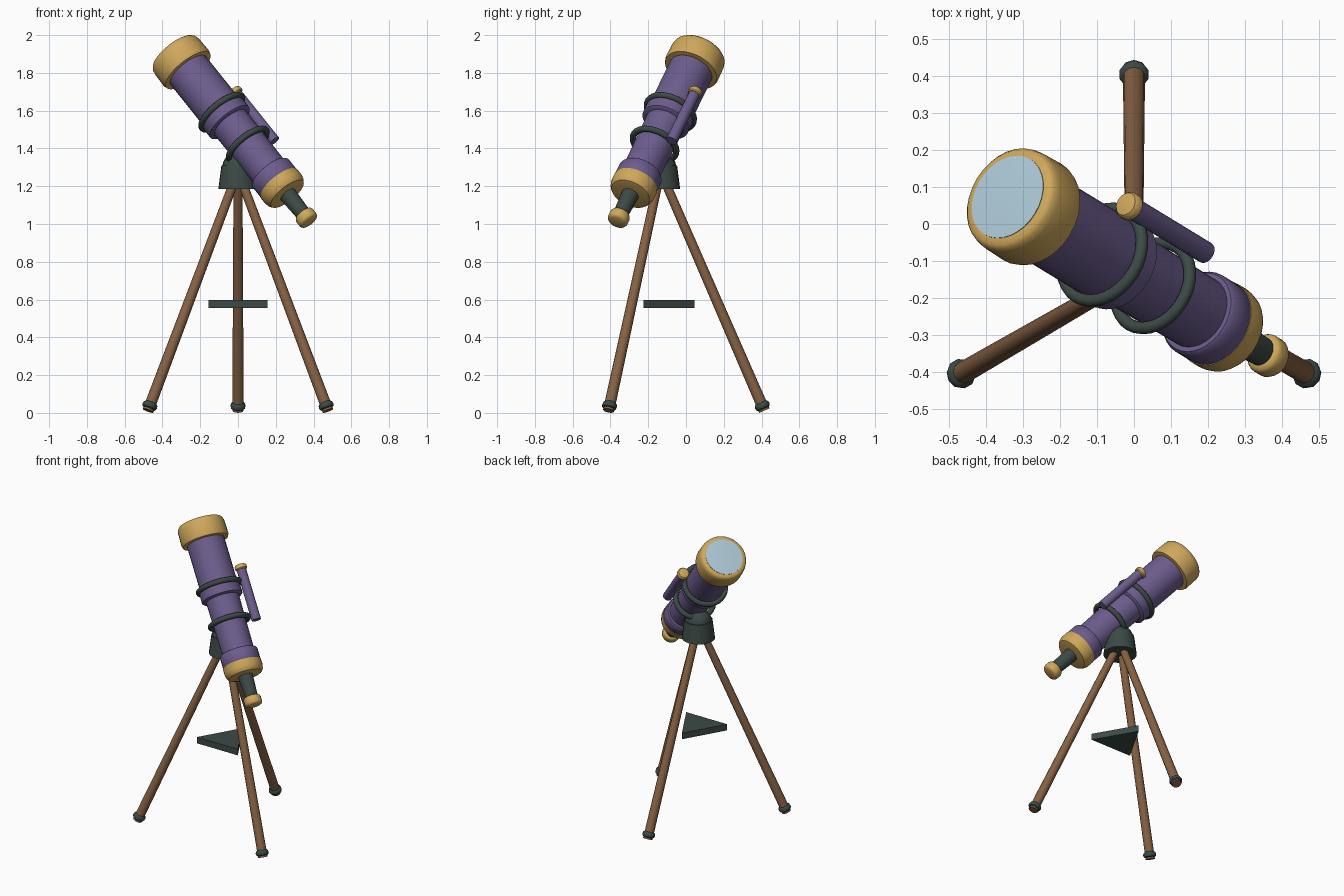
import bpy, bmesh, math
from mathutils import Vector, Matrix

if "Cube" in bpy.data.objects:
    bpy.data.objects.remove(bpy.data.objects["Cube"])


def material(name, rgb):
    m = bpy.data.materials.new(name)
    m.diffuse_color = (*rgb, 1)
    m.use_nodes = True
    m.node_tree.nodes["Principled BSDF"].inputs["Base Color"].default_value = m.diffuse_color
    return m


PURPLE = material("purple", (0.15, 0.108, 0.265))
GOLD = material("gold", (0.62, 0.39, 0.105))
DARK = material("dark_green_grey", (0.045, 0.068, 0.06))
WOOD = material("wood", (0.24, 0.122, 0.057))
GLASS = material("pale_blue_glass", (0.42, 0.59, 0.68))


def finish(name, bm, mat, smooth=True):
    bmesh.ops.recalc_face_normals(bm, faces=bm.faces)
    me = bpy.data.meshes.new(name)
    bm.to_mesh(me)
    bm.free()
    ob = bpy.data.objects.new(name, me)
    bpy.context.collection.objects.link(ob)
    me.materials.append(mat)
    if smooth:
        bpy.ops.object.select_all(action='DESELECT')
        ob.select_set(True)
        bpy.context.view_layer.objects.active = ob
        bpy.ops.object.shade_smooth_by_angle(angle=math.radians(40))
    return ob


def lathe(name, profile, mat, matrix, segs=32, closed=False):
    """Revolve (radius, height) points about local z, capping open ends."""
    bm = bmesh.new()
    rings = []
    for r, h in profile:
        rings.append([bm.verts.new((r * math.cos(2 * math.pi * i / segs),
                                    r * math.sin(2 * math.pi * i / segs), h))
                      for i in range(segs)])
    pairs = list(zip(rings, rings[1:]))
    if closed:
        pairs.append((rings[-1], rings[0]))
    else:
        bm.faces.new(rings[0])
        bm.faces.new(rings[-1])
    for a, b in pairs:
        for i in range(segs):
            j = (i + 1) % segs
            bm.faces.new((a[i], a[j], b[j], b[i]))
    bm.transform(matrix)
    return finish(name, bm, mat)


def torus(name, major, minor, s, mat, matrix):
    pts = [(major + minor * math.cos(k * math.pi / 5),
            s + minor * math.sin(k * math.pi / 5)) for k in range(10)]
    return lathe(name, pts, mat, matrix, 32, True)


def frame(origin, axis, side):
    """Matrix whose local z runs along axis and local x along side."""
    z = Vector(axis).normalized()
    x = Vector(side)
    x = (x - z * x.dot(z)).normalized()
    m = Matrix((x, z.cross(x), z)).transposed().to_4x4()
    m.translation = Vector(origin)
    return m


# Optical tube, local z pointing to the sky end
CENTRE_Y = -0.135
tube = frame((0, CENTRE_Y, 1.484), (-0.586, 0.357, 0.73), (0.52, 0.854, 0))

lathe("upper_tube", [(0.12, 0.08), (0.12, 0.5)], PURPLE, tube)
lathe("middle_collar", [(0.122, 0.068), (0.131, 0.075), (0.131, 0.145), (0.12, 0.155)],
      PURPLE, tube)
lathe("lower_tube", [(0.1, -0.36), (0.106, 0.1)], PURPLE, tube)
lathe("lower_collar", [(0.114, -0.385), (0.121, -0.375), (0.121, -0.3), (0.114, -0.29)],
      PURPLE, tube)
lathe("objective_cap", [(0.118, 0.45), (0.147, 0.452), (0.152, 0.468), (0.15, 0.55),
                        (0.146, 0.57), (0.137, 0.58), (0.12, 0.583)], GOLD, tube)
lathe("objective_lens", [(0.119, 0.57), (0.119, 0.585), (0.06, 0.589), (0.01, 0.59)],
      GLASS, tube)
lathe("rear_cap", [(0.09, -0.45), (0.108, -0.446), (0.118, -0.432), (0.123, -0.41),
                   (0.123, -0.372), (0.1, -0.368)], GOLD, tube)
lathe("eyepiece_tube", [(0.039, -0.61), (0.047, -0.44)], DARK, tube)
lathe("eyepiece_knob", [(0.04, -0.65), (0.051, -0.645), (0.056, -0.635), (0.056, -0.603),
                        (0.051, -0.593), (0.04, -0.588)], GOLD, tube, 24)

# Clamp rings
torus("upper_ring", 0.133, 0.017, 0.147, DARK, tube)
torus("lower_ring", 0.123, 0.017, -0.088, DARK, tube)

# Finder scope beside the tube
finder = tube @ Matrix.Translation((0.15, -0.068, 0))
lathe("finder_tube", [(0.03, -0.125), (0.03, 0.225)], PURPLE, finder, 20)
lathe("finder_cap", [(0.032, 0.212), (0.038, 0.218), (0.038, 0.236), (0.032, 0.244),
                     (0.012, 0.248)], GOLD, finder, 20)

# Mount head with a rounded saddle
base = Matrix.Translation((0, CENTRE_Y, 0))
lathe("mount_head", [(0.104, 1.185), (0.088, 1.31)], DARK, base, 24)
lathe("mount_saddle", [(0.083 * math.cos(t * math.pi / 16), 1.3 + 0.083 * math.sin(t * math.pi / 16))
                       for t in range(8)], DARK, base, 24)

# Tripod legs and feet
for n, ang in (("back", 90), ("left", 210), ("right", 330)):
    d = Vector((math.cos(math.radians(ang)), math.sin(math.radians(ang)), 0))
    hub = Vector((0, CENTRE_Y, 0))
    top = hub + d * 0.03 + Vector((0, 0, 1.21))
    end = hub + d * 0.55 + Vector((0, 0, 0.012))
    leg = frame(end, top - end, d)
    lathe(n + "_leg", [(0.03, 0), (0.024, (top - end).length)], WOOD, leg, 12)
    foot = frame(end, top - end, d) @ Matrix.Translation((0, 0, 0.028))
    lathe(n + "_foot", [(0.026, -0.02), (0.038, -0.012), (0.041, 0), (0.038, 0.012),
                        (0.026, 0.022)], DARK, foot, 10)

# Triangular spreader tray
bm = bmesh.new()
bmesh.ops.create_cone(bm, cap_ends=True, segments=3, radius1=0.18, radius2=0.18, depth=0.042)
pt = max(bm.verts, key=lambda v: v.co.y).co
turn = math.pi / 2 - math.atan2(pt.y, pt.x)
bm.transform(Matrix.Translation((0, CENTRE_Y, 0.576)) @ Matrix.Rotation(turn, 4, 'Z'))
finish("spreader_tray", bm, DARK, smooth=False)
